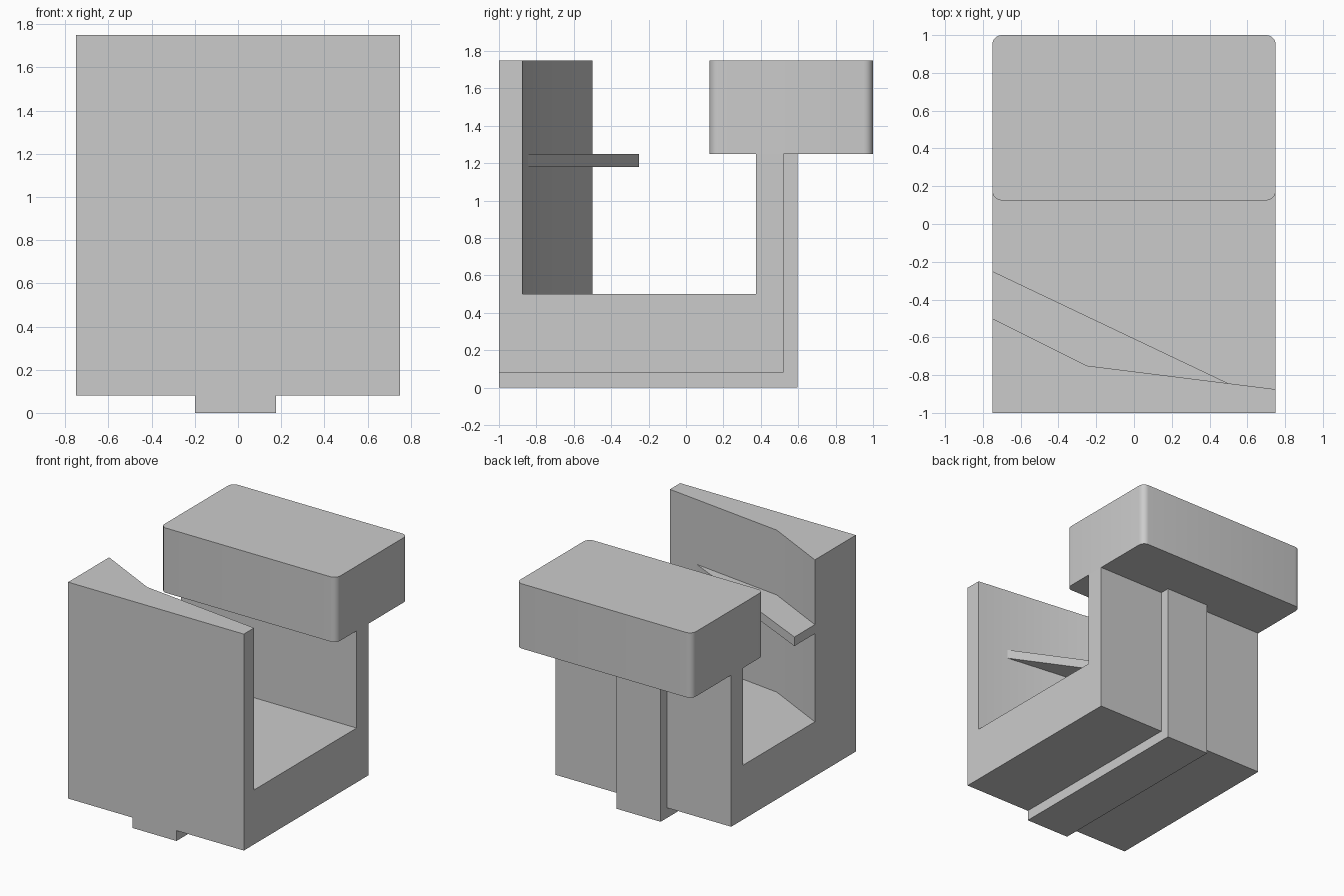
import bpy, bmesh
from mathutils import Vector

cube = bpy.data.objects.get("Cube")
if cube:
    bpy.data.objects.remove(cube, do_unlink=True)

GREY = (0.6, 0.6, 0.6, 1)
grey = bpy.data.materials.new("plain grey")
grey.use_nodes = True
grey.diffuse_color = GREY
grey.node_tree.nodes["Principled BSDF"].inputs["Base Color"].default_value = GREY


def prism(name, outline, offset):
    """Extrude a closed outline of 3D points along an offset vector."""
    bm = bmesh.new()
    face = bm.faces.new([bm.verts.new(p) for p in outline])
    top = bmesh.ops.extrude_face_region(bm, geom=[face])
    verts = [v for v in top["geom"] if isinstance(v, bmesh.types.BMVert)]
    bmesh.ops.translate(bm, verts=verts, vec=Vector(offset))
    bmesh.ops.recalc_face_normals(bm, faces=bm.faces)
    mesh = bpy.data.meshes.new(name)
    bm.to_mesh(mesh)
    bm.free()
    mesh.materials.append(grey)
    obj = bpy.data.objects.new(name, mesh)
    bpy.context.collection.objects.link(obj)
    return obj


def side_profile(name, points, x0, x1):
    return prism(name, [(x0, y, z) for y, z in points], (x1 - x0, 0, 0))


def plan_profile(name, points, z0, z1):
    return prism(name, [(x, y, z0) for x, y in points], (0, 0, z1 - z0))


def smooth(obj):
    bpy.ops.object.select_all(action="DESELECT")
    obj.select_set(True)
    bpy.context.view_layer.objects.active = obj
    bpy.ops.object.shade_smooth_by_angle()


W = 0.75            # half width
FLOOR, NECK, TOP = 0.5, 1.25, 1.75

# L-shaped base with rear upright
side_profile("base_and_rear_upright",
             [(-1, 0.08), (0.52, 0.08), (0.52, NECK), (0.375, NECK),
              (0.375, FLOOR), (-1, FLOOR)], -W, W)

# Guide rail running under the base and up the back
side_profile("guide_rail",
             [(-1, 0), (0.595, 0), (0.595, NECK), (0.52, NECK),
              (0.52, 0.08), (-1, 0.08)], -0.2, 0.175)

# Front wall with a bent inner face
wall = plan_profile("front_wall",
                    [(-W, -1), (W, -1), (W, -0.875), (-0.25, -0.75), (-W, -0.5)],
                    FLOOR, TOP)
smooth(wall)

# Thin wedge shelf on the inner face of the wall
plan_profile("wedge_shelf",
             [(-W, -0.5), (-0.25, -0.75), (0.5, -0.844), (-W, -0.25)], 1.18, NECK)

# Overhanging head block with rounded upright edges
head = plan_profile("head_block",
                    [(-W, 0.125), (W, 0.125), (W, 1), (-W, 1)], NECK, TOP)
bm = bmesh.new()
bm.from_mesh(head.data)
upright = [e for e in bm.edges if abs(e.verts[0].co.z - e.verts[1].co.z) > 0.1]
bmesh.ops.bevel(bm, geom=upright, offset=0.05, segments=6, profile=0.5,
                affect="EDGES")
bm.to_mesh(head.data)
bm.free()
smooth(head)
